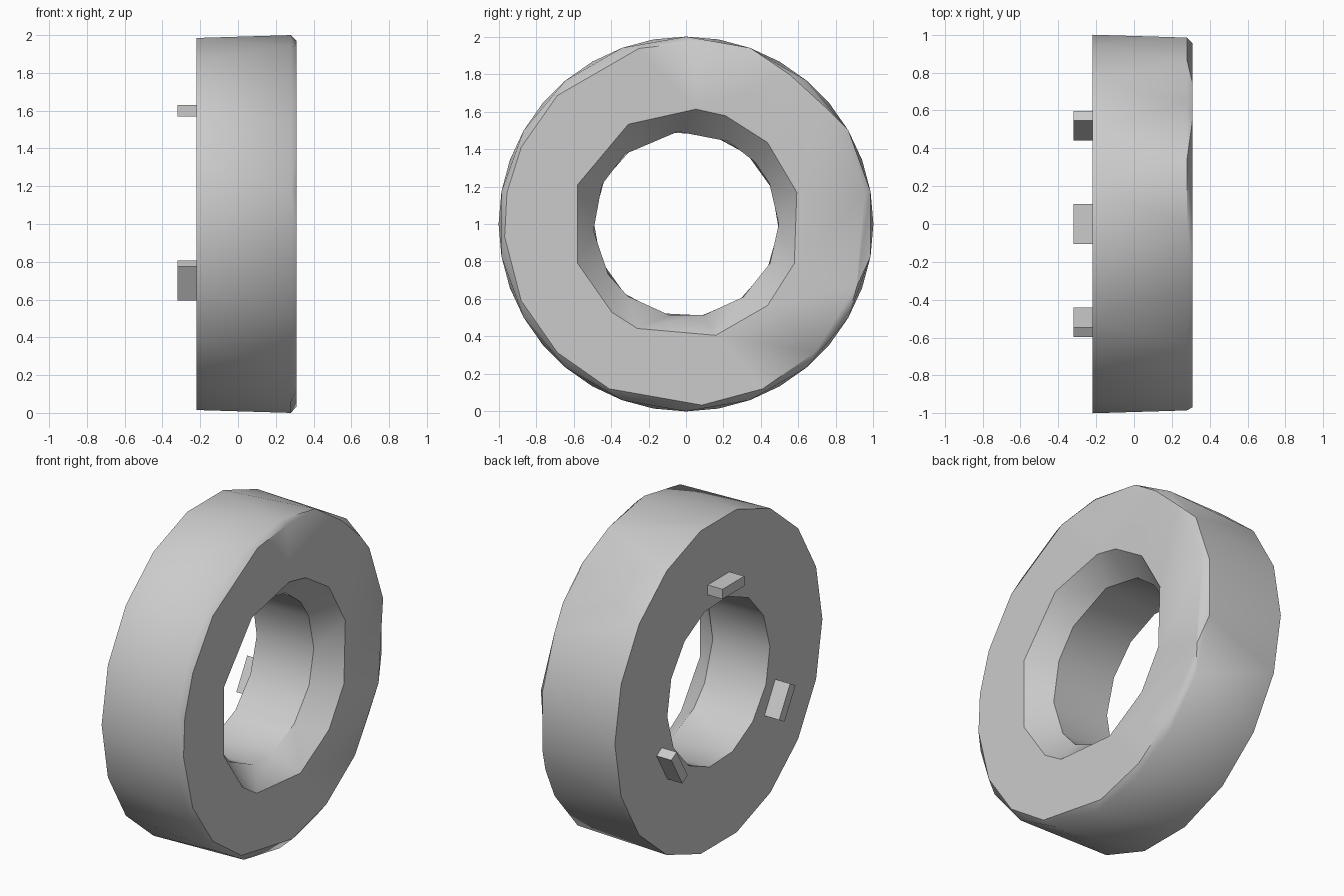
import bpy, bmesh
from math import radians, sin, cos
from mathutils import Matrix

cube = bpy.data.objects.get("Cube")
if cube:
    bpy.data.objects.remove(cube, do_unlink=True)

grey = bpy.data.materials.new("plain_grey")
grey.use_nodes = True
colour = (0.6, 0.6, 0.6, 1)
grey.diffuse_color = colour
grey.node_tree.nodes["Principled BSDF"].inputs["Base Color"].default_value = colour


def make_object(name, bm):
    mesh = bpy.data.meshes.new(name)
    bmesh.ops.recalc_face_normals(bm, faces=bm.faces)
    bm.to_mesh(mesh)
    bm.free()
    obj = bpy.data.objects.new(name, mesh)
    bpy.context.collection.objects.link(obj)
    mesh.materials.append(grey)
    return obj


def loop(bm, x, radius, angles):
    """Polygon around the x axis, as (angle, vertex) pairs in rising order."""
    return [(a, bm.verts.new((x, radius * cos(radians(a)), 1 + radius * sin(radians(a)))))
            for a in angles]


def bridge(bm, a, b):
    """Zip two polygons together with triangles, always stepping the one that lags."""
    i = j = 0
    while i < len(a) or j < len(b):
        next_a = a[(i + 1) % len(a)][0] + 360 * ((i + 1) // len(a))
        next_b = b[(j + 1) % len(b)][0] + 360 * ((j + 1) // len(b))
        va, vb = a[i % len(a)][1], b[j % len(b)][1]
        if j == len(b) or (i < len(a) and next_a <= next_b):
            i += 1
            bm.faces.new((va, a[i % len(a)][1], vb))
        else:
            j += 1
            bm.faces.new((va, b[j % len(b)][1], vb))


def even(sides, start):
    return [start + 360 * i / sides for i in range(sides)]


# Ring body: irregular rims, a thin outer bevel and a deep inner bevel
outer_rim = [-85, -65, -45, -20, 10, 40, 55, 88, 105, 135, 155, 170, 184, 205, 225, 245]
inner_rim = [-75, -45, -20, 16, 45, 70, 85, 120, 160, 200, 230, 245]
bore_rim = [-79, -52, -25, 0, 26, 42, 63, 95, 131, 155, 184, 213, 231, 260]

bm = bmesh.new()
rings = [
    loop(bm, -0.22, 1.0, even(18, -80)),
    loop(bm, 0.28, 1.0, even(18, -90)),
    loop(bm, 0.31, 0.97, outer_rim),
    loop(bm, 0.31, 0.615, inner_rim),
    loop(bm, 0.165, 0.495, bore_rim),
    loop(bm, -0.22, 0.495, even(14, -80)),
]
for i, ring in enumerate(rings):
    bridge(bm, rings[i - 1], ring)
body = make_object("ring_body", bm)
bpy.ops.object.select_all(action='DESELECT')
body.select_set(True)
bpy.context.view_layer.objects.active = body
bpy.ops.object.shade_smooth_by_angle(angle=radians(30))

# Three locating lugs on the flat side
for name, angle in (("upper_lug", 0), ("front_lug", 120), ("rear_lug", 240)):
    bm = bmesh.new()
    place = (Matrix.Translation((0, 0, 1)) @ Matrix.Rotation(radians(angle), 4, 'X')
             @ Matrix.Translation((-0.265, 0, 0.6)) @ Matrix.Diagonal((0.11, 0.21, 0.06, 1)))
    bmesh.ops.create_cube(bm, size=1, matrix=place)
    make_object(name, bm)
